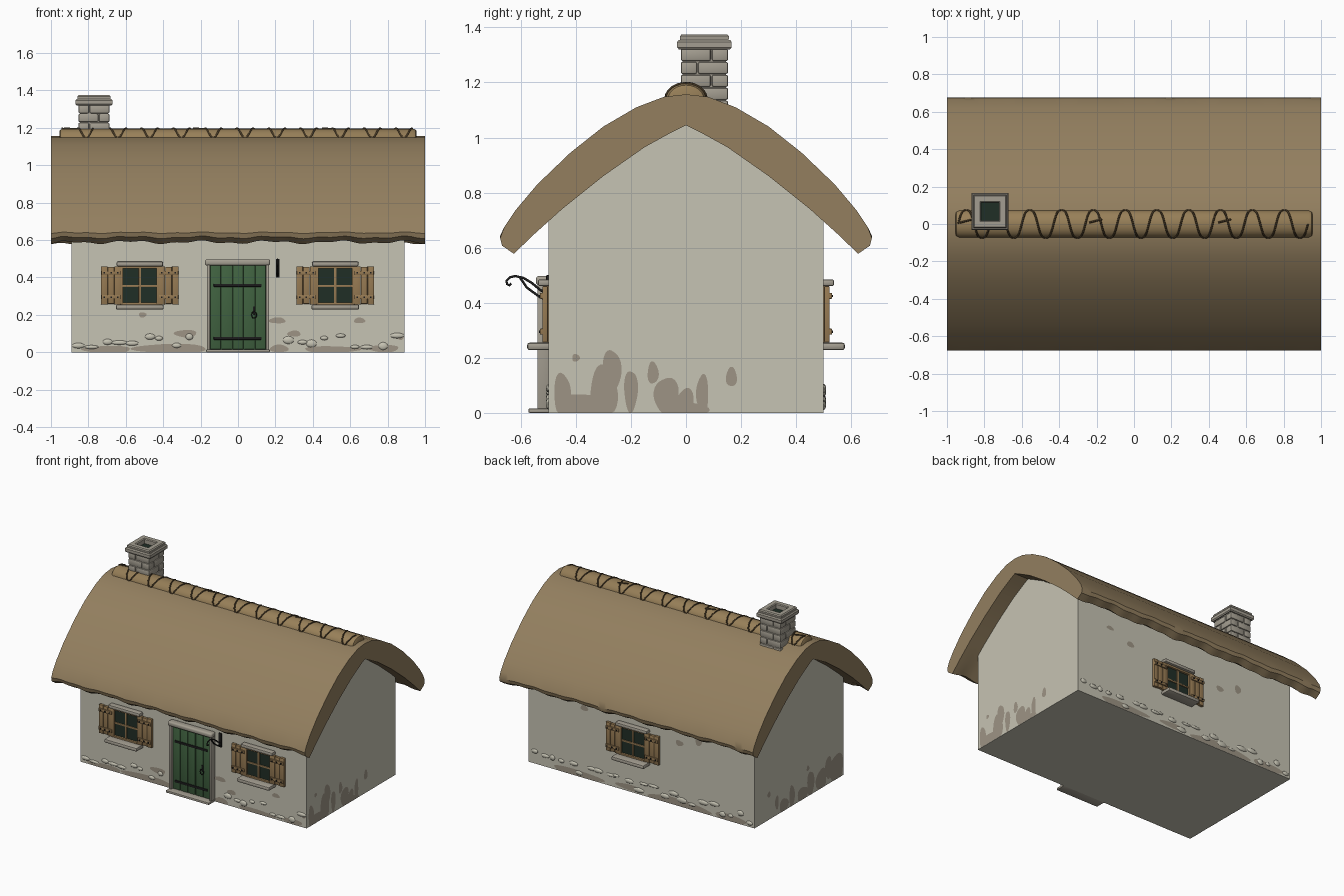
import bpy, bmesh, math, random
from mathutils import Vector, Matrix

if "Cube" in bpy.data.objects:
    bpy.data.objects.remove(bpy.data.objects["Cube"])

random.seed(4)


def srgb(r, g, b):
    return tuple(((c / 255 + 0.055) / 1.055) ** 2.4 if c > 10 else c / 3294 for c in (r, g, b)) + (1,)


def material(name, *rgb):
    m = bpy.data.materials.new(name)
    m.diffuse_color = srgb(*rgb)
    m.use_nodes = True
    m.node_tree.nodes["Principled BSDF"].inputs["Base Color"].default_value = m.diffuse_color
    return m


PLASTER = material("plaster", 198, 195, 179)
STAIN = material("damp stain", 157, 148, 133)
THATCH = material("thatch", 147, 127, 95)
RIDGE = material("ridge thatch", 151, 127, 88)
BINDING = material("binding", 72, 58, 38)
STONE = material("stone", 164, 158, 145)
GREEN = material("green paint", 64, 98, 64)
WOOD = material("shutter wood", 150, 122, 83)
GLASS = material("dark glass", 32, 46, 38)
IRON = material("iron", 28, 28, 28)


def finish(name, bm, mat, fix=True):
    if fix:
        bmesh.ops.recalc_face_normals(bm, faces=bm.faces)
    me = bpy.data.meshes.new(name)
    bm.to_mesh(me)
    bm.free()
    me.materials.append(mat)
    ob = bpy.data.objects.new(name, me)
    bpy.context.collection.objects.link(ob)
    return ob


def boxes(name, mat, specs, bevel=0.0, seg=2):
    """Several bevelled boxes, each x0, x1, y0, y1, z0, z1, in one object."""
    bm = bmesh.new()
    for x0, x1, y0, y1, z0, z1 in specs:
        mtx = Matrix.Translation(((x0 + x1) / 2, (y0 + y1) / 2, (z0 + z1) / 2)) @ \
            Matrix.Diagonal((abs(x1 - x0), abs(y1 - y0), abs(z1 - z0), 1))
        bmesh.ops.create_cube(bm, size=1, matrix=mtx)
    bmesh.ops.recalc_face_normals(bm, faces=bm.faces)
    if bevel:
        bmesh.ops.bevel(bm, geom=bm.edges[:], offset=bevel, segments=seg, profile=0.5,
                        affect='EDGES', clamp_overlap=True)
    return finish(name, bm, mat)


def loft(name, mat, rings, closed_ends=True):
    """Skin a list of closed rings of points."""
    bm = bmesh.new()
    vs = [[bm.verts.new(p) for p in r] for r in rings]
    n = len(vs[0])
    for a, b in zip(vs, vs[1:]):
        for i in range(n):
            bm.faces.new((a[i], a[(i + 1) % n], b[(i + 1) % n], b[i]))
    if closed_ends:
        bm.faces.new(vs[0])
        bm.faces.new(vs[-1])
    return finish(name, bm, mat)


def wire(name, mat, paths, radius):
    cu = bpy.data.curves.new(name, 'CURVE')
    cu.dimensions = '3D'
    cu.bevel_depth = radius
    cu.bevel_resolution = 1
    cu.use_fill_caps = True
    for pts in paths:
        sp = cu.splines.new('POLY')
        sp.points.add(len(pts) - 1)
        for p, co in zip(sp.points, pts):
            p.co = (*co, 1)
    cu.materials.append(mat)
    ob = bpy.data.objects.new(name, cu)
    bpy.context.collection.objects.link(ob)


# roof profile (half), mirrored to the other slope
UNDER = [(0, 1.045), (.05, 1.02), (.15, .965), (.3, .86), (.45, .74), (.55, .65)]
OUTER = [(.625, .578), (.668, .607), (.675, .635), (.66, .675), (.62, .735), (.54, .83),
         (.42, .945), (.3, 1.04), (.18, 1.11), (.08, 1.148), (0, 1.157)]
half = UNDER + OUTER
profile = half + [(-y, z) for y, z in half[-2:0:-1]]


def eave(x, y, z):
    """Ragged lower edge of the thatch."""
    w = max(0, 1 - (z - .575) / .1) if abs(y) > .56 else 0
    wave = .5 + .3 * math.sin(17 * x + 2 * y) + .2 * math.sin(41 * x + y * 5)
    return (x, y, z + .022 * w * wave * min(1, (1 - abs(x)) * 15))


N = 80
loft("thatched_roof", THATCH, [[eave(-1 + 2 * i / N, y, z) for y, z in profile] for i in range(N + 1)])

# plaster walls with gables, tucked into the roof
top = [(y, z + .015) for y, z in UNDER[:5]] + [(.5, .71)]
wall = [(.5, 0)] + top[::-1] + [(-y, z) for y, z in top[1:]] + [(-.5, 0)]
loft("walls", PLASTER, [[(x, y, z) for y, z in wall] for x in (-.89, .89)])


# damp stains: thin patches on each wall, each (along, height, half width, half height)
def stains(name, normal, specs):
    bm = bmesh.new()
    nv = Vector(normal)
    dist = (.89 if nv.x else .5) + .002
    for u, z, ru, rz in specs:
        ph = random.random() * 6
        pts = []
        for k in range(28):
            a = k * math.tau / 28
            r = 1 + .08 * math.sin(3 * a + ph)
            du, dz = u + ru * r * math.cos(a), max(0.001, z + rz * r * math.sin(a))
            lim = .499 if nv.x else .889
            du = max(-lim, min(lim, du))
            pts.append((nv.x * dist, du, dz) if nv.x else (du, nv.y * dist, dz))
        f = bm.faces.new([bm.verts.new(p) for p in pts])
        f.normal_update()
        if f.normal.dot(nv) < 0:
            f.normal_flip()
    finish(name, bm, STAIN, fix=False)


stains("right_stains", (1, 0, 0), [
    (-.45, .07, .03, .075), (-.37, .02, .1, .05), (-.3, .07, .05, .1), (-.27, .15, .034, .08),
    (-.2, .08, .025, .075), (-.12, .145, .02, .04), (-.07, .06, .045, .07), (0, .04, .03, .05),
    (.06, .07, .022, .07), (0, .01, .08, .03), (.165, .13, .02, .035), (-.4, .2, .014, .014)])
stains("left_stains", (-1, 0, 0), [
    (-.42, .08, .08, .1), (-.33, .12, .035, .08), (-.25, .06, .06, .08), (-.13, .08, .04, .09),
    (-.04, .04, .06, .05), (.08, .07, .03, .08), (.17, .04, .05, .05), (.25, .09, .02, .05),
    (.34, .18, .018, .02), (-.1, .2, .015, .02)])
stains("front_stains", (0, -1, 0), [
    (-.36, .02, .2, .025), (-.7, .015, .13, .02), (-.28, .1, .06, .02), (-.51, .2, .02, .014),
    (.21, .17, .045, .016), (.3, .1, .035, .016), (.22, .02, .05, .02), (.5, .015, .15, .018),
    (.65, .17, .03, .015), (.87, .08, .016, .014), (.78, .02, .08, .02)])
stains("back_stains", (0, 1, 0), [
    (.5, .02, .2, .025), (-.3, .02, .25, .03), (.1, .03, .1, .02), (-.7, .02, .12, .03),
    (.45, .5, .03, .02), (-.3, .45, .03, .02), (-.45, .5, .025, .03), (.62, .56, .03, .014)])

# rough lumps along the foot of the long walls
bm = bmesh.new()
for side in (-1, 1):
    for k in range(24):
        x = -.85 + 1.7 * k / 23 + random.uniform(-.02, .02)
        if side < 0 and abs(x) < .22:
            continue
        s = (random.uniform(.02, .045), .01, random.uniform(.01, .022))
        bmesh.ops.create_icosphere(bm, subdivisions=2, radius=1, matrix=Matrix.Translation(
            (x, side * .499, random.uniform(.025, .09))) @ Matrix.Diagonal((*s, 1)))
finish("wall_lumps", bm, PLASTER)

# ridge roll with rounded ends
rings = []
for x, s in [(-.955, .75), (-.95, .9), (-.935, 1), (.935, 1), (.95, .9), (.955, .75)]:
    rings.append([(x, .073 * s * math.cos(a), 1.138 + .058 * s * math.sin(a))
                  for a in (k * math.tau / 24 for k in range(24))])
loft("ridge_roll", RIDGE, rings)


def on_ridge(x, a):
    return (x, .074 * math.sin(a), 1.138 + .06 * math.cos(a))


# rope binding weaving over the ridge, with loose twigs
paths = [[on_ridge(-.94 + 1.87 * i / 264, 1.45 * math.sin(math.tau * 11 * i / 264)) for i in range(265)]]
paths += [[on_ridge(x, .1), on_ridge(x + .07, .35)] for x in (-.24, .45, -.93)]
wire("ridge_binding", BINDING, paths, .005)

# chimney of staggered stone blocks
cx, cy = -.77, .067
bricks = []
for k in range(7):
    z1 = 1.322 - k * .047
    s = .025 * (1 if k % 2 else -1)
    for x0, x1 in ((-.083, s - .002), (s + .002, .083)):
        for y0, y1 in ((-.086, -s - .002), (-s + .002, .086)):
            bricks.append((cx + x0, cx + x1, cy + y0, cy + y1, z1 - .044, z1))
boxes("chimney_blocks", STONE, bricks, .007)
boxes("chimney_core", STONE, [(cx - .076, cx + .076, cy - .079, cy + .079, .98, 1.325)])


def square(h, z):
    return [(cx + h * a, cy + h * b, z) for a, b in ((-1, -1), (1, -1), (1, 1), (-1, 1))]


loft("chimney_cap", STONE, [square(h, z) for h, z in (
    (.085, 1.32), (.093, 1.32), (.099, 1.327), (.099, 1.347), (.093, 1.355), (.088, 1.355),
    (.089, 1.368), (.083, 1.375), (.053, 1.375), (.047, 1.37), (.047, 1.33))], False)
boxes("chimney_opening", GLASS, [(cx - .05, cx + .05, cy - .05, cy + .05, 1.33, 1.34)])


# windows with frame, glass, sill, lintel and shutters
def window(label, cx, s):
    def bx(part, mat, specs, bevel=0.0):
        boxes(label + "_" + part, mat, [(cx + a, cx + b, s * (.5 + c), s * (.5 + d), e, f)
                                        for a, b, c, d, e, f in specs], bevel)
    bx("glass", GLASS, [(-.095, .095, -.01, .006, .26, .455)])
    bx("frame", WOOD, [(-.104, -.09, -.01, .02, .25, .462), (.09, .104, -.01, .02, .25, .462),
                       (-.09, .09, -.01, .02, .447, .462), (-.09, .09, -.01, .02, .25, .266),
                       (-.006, .006, 0, .014, .262, .45), (-.09, .09, 0, .013, .349, .361)], .002)
    bx("sill", STONE, [(-.128, .128, -.01, .077, .228, .255)], .009)
    bx("lintel", STONE, [(-.125, .125, -.01, .038, .46, .485)], .008)
    planks, battens, studs = [], [], []
    for m in (-1, 1):
        for k in range(3):
            a = .1 + k * .0365
            planks.append((m * a, m * (a + .035), .002, .022, .256 + .003 * (k % 2), .46 - .003 * (k == 1)))
        for z in (.295, .425):
            battens.append((m * .102, m * .206, .02, .03, z - .011, z + .011))
            studs += [(m * a - .004, m * a + .004, .028, .034, z - .004, z + .004) for a in (.118, .154, .19)]
    bx("shutter_planks", WOOD, planks, .003)
    bx("shutter_battens", WOOD, battens, .002)
    bx("shutter_studs", IRON, studs)


window("left_window", -.525, -1)
window("right_window", .52, -1)
window("back_window", .06, 1)

# door, stone surround and step
boxes("door_planks", GREEN, [(-.15 + .06 * k + .0015, -.09 + .06 * k - .0015, -.522, -.495, .016, .47)
                             for k in range(5)], .003)
boxes("door_backing", GREEN, [(-.15, .15, -.515, -.495, .016, .47)])
boxes("door_jambs", STONE, [(-.167, -.149, -.54, -.495, .005, .47), (.149, .167, -.54, -.495, .005, .47)], .005)
boxes("door_lintel", STONE, [(-.177, .172, -.545, -.495, .464, .497)], .011, 3)
boxes("door_step", STONE, [(-.17, .17, -.572, -.495, 0, .016)], .004)
boxes("door_straps", IRON, [(-.13, .125, -.528, -.52, z - .008, z + .008) for z in (.075, .358)], .002)
boxes("door_latch", IRON, [(.08, .092, -.528, -.52, .2, .245)], .002)
wire("door_ring", IRON, [[(.086 + .013 * math.cos(a), -.53, .2 + .018 * math.sin(a))
                          for a in (k * math.tau / 16 for k in range(17))]], .003)

# wrought iron bracket beside the door
bx = .212
boxes("bracket_plate", IRON, [(bx - .01, bx + .01, -.508, -.495, .4, .5)], .003)
arm = [(-.5, .43), (-.53, .447), (-.56, .472), (-.59, .49), (-.62, .497), (-.64, .492),
       (-.652, .48), (-.65, .468), (-.641, .463), (-.635, .47)]
brace = [(-.5, .408), (-.53, .42), (-.56, .442), (-.578, .455), (-.588, .47), (-.605, .494)]
wire("bracket_hook", IRON, [[(bx, y, z) for y, z in p] for p in (arm, brace)], .005)

# smooth shading with sharp edges kept
for ob in bpy.data.objects:
    ob.select_set(ob.type == 'MESH')
    if ob.type == 'MESH':
        bpy.context.view_layer.objects.active = ob
bpy.ops.object.shade_smooth_by_angle(angle=math.radians(35))
